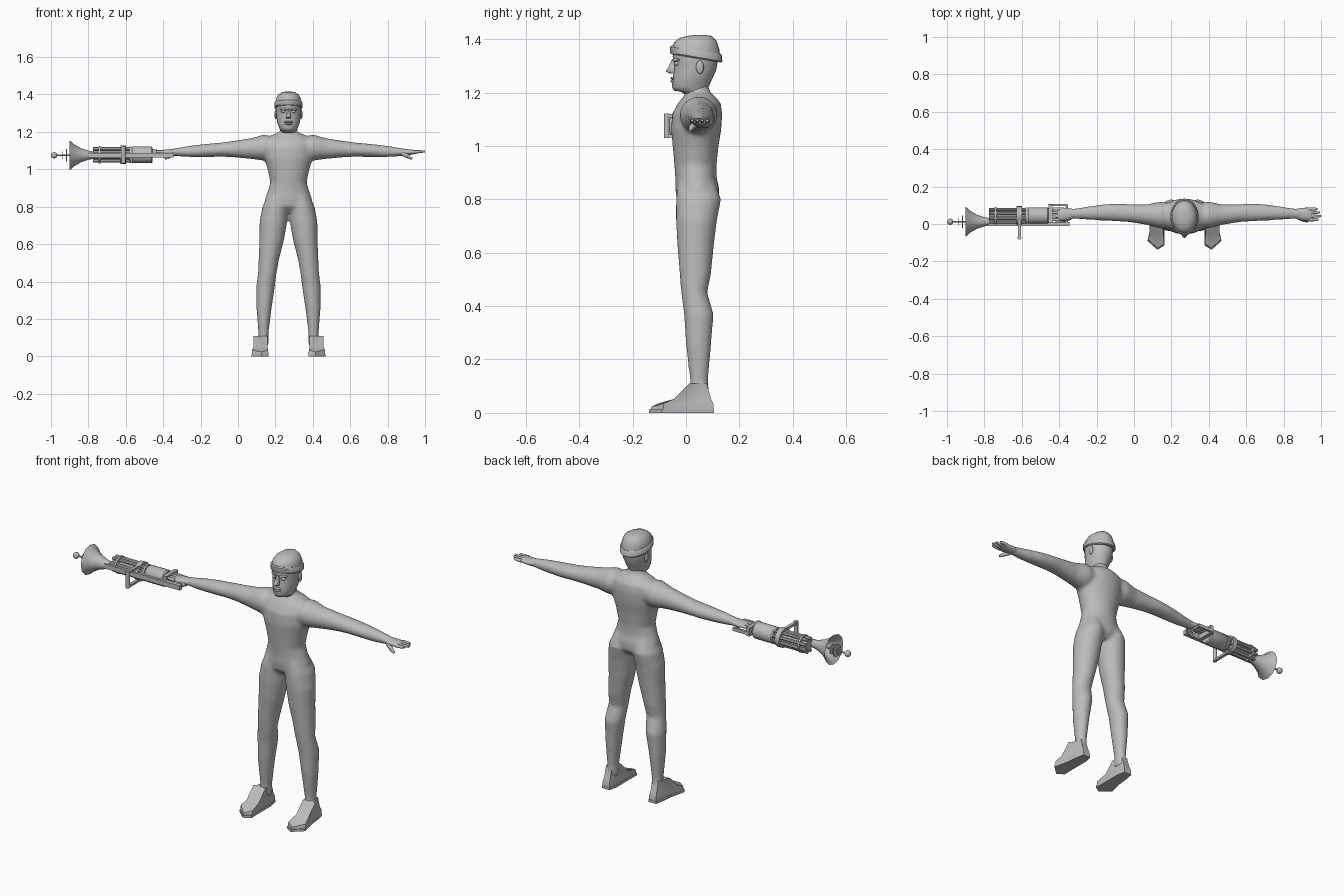
import bpy, bmesh, math
from mathutils import Vector

grey = bpy.data.materials.new("plain_grey")
grey.diffuse_color = (0.5, 0.5, 0.5, 1)
CX = 0.27  # centre line of the figure


def finish(name, bm, angle=40):
    bmesh.ops.recalc_face_normals(bm, faces=bm.faces)
    me = bpy.data.meshes.new(name)
    bm.to_mesh(me)
    bm.free()
    ob = bpy.data.objects.new(name, me)
    bpy.context.collection.objects.link(ob)
    me.materials.append(grey)
    bpy.ops.object.select_all(action='DESELECT')
    ob.select_set(True)
    bpy.context.view_layer.objects.active = ob
    bpy.ops.object.shade_smooth_by_angle(angle=math.radians(angle))
    return ob


def loft(bm, rings, n=16):
    """Skin a closed tube through rings of (centre, u axis, v axis)."""
    loops = []
    for c, u, v in rings:
        c, u, v = Vector(c), Vector(u), Vector(v)
        loops.append([bm.verts.new(c + u * math.cos(math.tau * i / n) + v * math.sin(math.tau * i / n))
                      for i in range(n)])
    for a, b in zip(loops, loops[1:]):
        for i in range(n):
            bm.faces.new((a[i], a[(i + 1) % n], b[(i + 1) % n], b[i]))
    bm.faces.new(loops[0])
    bm.faces.new(loops[-1])


def upright(x, rows):
    """Rows of z, x offset, front y, back y, half width."""
    return [((x + dx, (f + b) / 2, z), (r, 0, 0), (0, (b - f) / 2, 0)) for z, dx, f, b, r in rows]


def sideways(s, rows):
    """Rows of x offset, y, z, half depth, half height, along side s."""
    return [((CX + s * d, y, z), (0, ry, 0), (0, 0, rz)) for d, y, z, ry, rz in rows]


def rod(bm, p, q, r1, r2=None, n=10):
    p, q = Vector(p), Vector(q)
    d = (q - p).normalized()
    u = d.orthogonal().normalized()
    v = d.cross(u)
    r2 = r1 if r2 is None else r2
    loft(bm, [(p, u * r1, v * r1), (q, u * r2, v * r2)], n)


def lathe_x(bm, y, z, rows, n=20):
    loft(bm, [((x, y, z), (0, r, 0), (0, 0, r)) for x, r in rows], n)


def box(bm, lo, hi):
    res = bmesh.ops.create_cube(bm, size=1)
    for v in res['verts']:
        v.co = Vector([(a + b) / 2 + t * (b - a) for a, b, t in zip(lo, hi, v.co)])


def ball(bm, c, r):
    res = bmesh.ops.create_uvsphere(bm, u_segments=12, v_segments=8, radius=1)
    for v in res['verts']:
        v.co = Vector([a + b * t for a, b, t in zip(c, r, v.co)])


# body: torso, arms and legs fused into one skin
bm = bmesh.new()
loft(bm, upright(CX, [
    (0.77, 0, 0.00, 0.10, 0.06), (0.80, 0, -0.035, 0.125, 0.125), (0.84, 0, -0.04, 0.125, 0.127),
    (0.88, 0, -0.04, 0.115, 0.112), (0.93, 0, -0.044, 0.115, 0.097), (1.00, 0, -0.050, 0.122, 0.112),
    (1.06, 0, -0.056, 0.132, 0.130), (1.12, 0, -0.052, 0.136, 0.135), (1.16, 0, -0.030, 0.130, 0.130),
    (1.185, 0, -0.01, 0.11, 0.085), (1.20, 0, 0.0, 0.09, 0.045), (1.23, 0, 0.0, 0.085, 0.04)]), 28)
for s in (-1, 1):
    loft(bm, upright(CX, [
        (0.06, s * 0.136, 0.01, 0.09, 0.030), (0.12, s * 0.134, 0.015, 0.083, 0.027),
        (0.25, s * 0.131, 0.0, 0.094, 0.040), (0.37, s * 0.123, -0.008, 0.104, 0.050),
        (0.45, s * 0.113, -0.018, 0.080, 0.050), (0.52, s * 0.105, -0.024, 0.094, 0.055),
        (0.62, s * 0.090, -0.032, 0.104, 0.066), (0.72, s * 0.081, -0.038, 0.116, 0.074),
        (0.80, s * 0.070, -0.038, 0.132, 0.070), (0.86, s * 0.060, -0.03, 0.11, 0.050)]), 20)
    loft(bm, sideways(s, [
        (0.04, 0.045, 1.115, 0.06, 0.05), (0.13, 0.048, 1.116, 0.072, 0.070),
        (0.20, 0.050, 1.111, 0.055, 0.056), (0.295, 0.058, 1.108, 0.048, 0.044),
        (0.36, 0.062, 1.105, 0.048, 0.038), (0.43, 0.062, 1.101, 0.044, 0.036),
        (0.52, 0.058, 1.096, 0.035, 0.031), (0.60, 0.055, 1.092, 0.026, 0.022),
        (0.63, 0.055, 1.091, 0.026, 0.018)]), 20)
body = finish("body", bm)
m = body.modifiers.new("fuse", 'REMESH')
m.mode = 'VOXEL'
m.voxel_size = 0.01
m.use_smooth_shade = True
m = body.modifiers.new("soften", 'SMOOTH')
m.factor, m.iterations = 0.5, 5

for s, side in ((-1, "left"), (1, "right")):
    # hand: flat palm, four fingers and a drooping thumb
    bm = bmesh.new()
    loft(bm, sideways(s, [(0.59, 0.055, 1.092, 0.025, 0.020), (0.63, 0.053, 1.091, 0.033, 0.017),
                          (0.665, 0.052, 1.092, 0.036, 0.013), (0.68, 0.052, 1.092, 0.032, 0.009)]), 14)
    for y, tip in ((0.023, 0.715), (0.042, 0.73), (0.061, 0.725), (0.080, 0.71)):
        rod(bm, (CX + s * 0.665, y, 1.093), (CX + s * 0.70, y, 1.094), 0.0095, 0.008, 8)
        rod(bm, (CX + s * 0.70, y, 1.094), (CX + s * tip, y, 1.096), 0.008, 0.005, 8)
    rod(bm, (CX + s * 0.61, 0.035, 1.085), (CX + s * 0.64, 0.020, 1.068), 0.013, 0.010, 8)
    rod(bm, (CX + s * 0.64, 0.020, 1.068), (CX + s * 0.66, 0.014, 1.056), 0.010, 0.006, 8)
    finish(side + "_hand", bm, 60)

    # shoe: outline shrinking upward into the ankle, on a flat sole
    outline = [(0.108, 0.06), (0.108, -0.06), (0.107, -0.115), (0.145, -0.138), (0.198, -0.09),
               (0.180, -0.01), (0.172, 0.06), (0.163, 0.105), (0.118, 0.105)]
    for part, levels in (("sole", ((0, 1), (0.013, 1.0))), ("shoe", ((0.013, 0.97), (0.035, 0.95), (0.052, 0.8), (0.11, 0.5)))):
        bm = bmesh.new()
        loops = []
        for z, k in levels:
            loop = []
            for x, y in outline:
                yy = 0.05 + (y - 0.05) * k
                if z > 0.04:  # instep pulls back toward the ankle
                    yy = max(yy, -0.045) if z < 0.1 else max(yy, 0.012)
                xx = 0.138 + (x - 0.138) * (k if z < 0.1 else 0.8)
                drop = 0.012 if z == 0.035 and y < -0.08 else 0
                loop.append(bm.verts.new((CX + s * xx, yy, z - drop * (y < -0.13))))
            loops.append(loop)
        n = len(outline)
        for a, b in zip(loops, loops[1:]):
            for i in range(n):
                bm.faces.new((a[i], a[(i + 1) % n], b[(i + 1) % n], b[i]))
        bm.faces.new(loops[0])
        bm.faces.new(loops[-1])
        finish(side + "_" + part, bm, 50)

# head and jaw
bm = bmesh.new()
loft(bm, upright(CX, [
    (1.19, 0, 0.0, 0.085, 0.042), (1.203, 0, -0.02, 0.083, 0.042), (1.207, 0, -0.045, 0.083, 0.044),
    (1.222, 0, -0.053, 0.085, 0.050), (1.25, 0, -0.050, 0.098, 0.060), (1.28, 0, -0.046, 0.112, 0.065),
    (1.31, 0, -0.043, 0.118, 0.068), (1.335, 0, -0.050, 0.122, 0.069), (1.365, 0, -0.045, 0.120, 0.067),
    (1.39, 0, -0.02, 0.10, 0.05)]), 24)
finish("head", bm, 60)

# face: nose, lips, eyes, brows, ears
bm = bmesh.new()
loft(bm, upright(CX, [(1.272, 0, -0.064, -0.03, 0.013), (1.280, 0, -0.076, -0.03, 0.015),
                      (1.295, 0, -0.066, -0.03, 0.010), (1.325, 0, -0.052, -0.03, 0.007)]), 8)
finish("nose", bm, 60)
bm = bmesh.new()
ball(bm, (CX, -0.046, 1.253), (0.024, 0.013, 0.006))
ball(bm, (CX, -0.046, 1.242), (0.021, 0.012, 0.006))
finish("lips", bm, 60)
for s, side in ((-1, "left"), (1, "right")):
    bm = bmesh.new()
    ball(bm, (CX + s * 0.027, -0.034, 1.308), (0.012, 0.011, 0.008))
    finish(side + "_eye", bm, 60)
    bm = bmesh.new()
    rod(bm, (CX + s * 0.012, -0.044, 1.321), (CX + s * 0.045, -0.026, 1.323), 0.007, 0.005, 8)
    finish(side + "_brow", bm, 60)
    bm = bmesh.new()
    ball(bm, (CX + s * 0.068, 0.052, 1.295), (0.007, 0.015, 0.025))
    finish(side + "_ear", bm, 60)

# knitted cap with a band that tilts down at the back
def tilted(rows):
    return [((CX, y, z), (rx, 0, 0), (0, ry, -ry * t)) for z, y, rx, ry, t in rows]


bm = bmesh.new()
loft(bm, tilted([(1.35, 0.038, 0.070, 0.090, 0.17), (1.375, 0.040, 0.067, 0.085, 0.15),
                 (1.398, 0.045, 0.056, 0.070, 0.08), (1.412, 0.05, 0.036, 0.046, 0),
                 (1.415, 0.05, 0.018, 0.024, 0)]), 24)
finish("cap", bm, 50)
bm = bmesh.new()
loft(bm, tilted([(1.328, 0.038, 0.071, 0.094, 0.17), (1.333, 0.038, 0.076, 0.098, 0.17),
                 (1.355, 0.038, 0.075, 0.097, 0.17), (1.361, 0.038, 0.070, 0.091, 0.17)]), 24)
finish("cap_band", bm)

# weapon: barrel cluster and receiver
GY, GZ = 0.045, 1.077
bm = bmesh.new()
lathe_x(bm, GY, GZ, [(-0.775, 0.027), (-0.57, 0.027)])
for i in range(8):
    a = math.tau * (i + 0.5) / 8
    y, z = GY + 0.035 * math.cos(a), GZ + 0.035 * math.sin(a)
    rod(bm, (-0.775, y, z), (-0.57, y, z), 0.009, n=8)
finish("barrel_cluster", bm)
bm = bmesh.new()
for a, b, r in ((-0.745, -0.735, 0.047), (-0.627, -0.600, 0.050), (-0.58, -0.57, 0.044)):
    lathe_x(bm, GY, GZ, [(a, r), (b, r)])
finish("barrel_collars", bm)
bm = bmesh.new()
lathe_x(bm, GY, GZ, [(-0.568, 0.040), (-0.563, 0.044), (-0.462, 0.044), (-0.456, 0.038)])
finish("receiver", bm)

# weapon: long side rail and open stock frame around the hand
bm = bmesh.new()
box(bm, (-0.80, -0.010, 1.062), (-0.345, 0.012, 1.088))
finish("side_rail", bm)
bm = bmesh.new()
box(bm, (-0.456, 0.005, 1.062), (-0.435, 0.105, 1.108))
box(bm, (-0.456, 0.095, 1.068), (-0.355, 0.107, 1.086))
rod(bm, (-0.36, 0.0, 1.075), (-0.36, 0.10, 1.075), 0.007)
finish("stock_frame", bm)

# weapon: loop grip on the front
bm = bmesh.new()
for z in (1.037, 1.113):
    box(bm, (-0.621, -0.075, z - 0.006), (-0.605, 0.03, z + 0.006))
rod(bm, (-0.613, -0.072, 1.03), (-0.613, -0.072, 1.122), 0.011)
finish("loop_grip", bm)

# weapon: flared muzzle, open toward the far end
bm = bmesh.new()
lathe_x(bm, 0.012, 1.075, [(-0.775, 0.020), (-0.80, 0.024), (-0.84, 0.038), (-0.875, 0.058), (-0.90, 0.080),
                           (-0.897, 0.075), (-0.872, 0.052), (-0.84, 0.032), (-0.81, 0.015)], 12)
finish("flared_muzzle", bm)
bm = bmesh.new()
rod(bm, (-0.82, 0.012, 1.075), (-0.98, 0.012, 1.075), 0.0045)
for x, r in ((-0.89, 0.026), (-0.915, 0.034), (-0.935, 0.020)):
    lathe_x(bm, 0.012, 1.075, [(x, r), (x - 0.004, r)], 16)
ball(bm, (-0.983, 0.012, 1.075), (0.017, 0.017, 0.017))
finish("muzzle_spike", bm)
